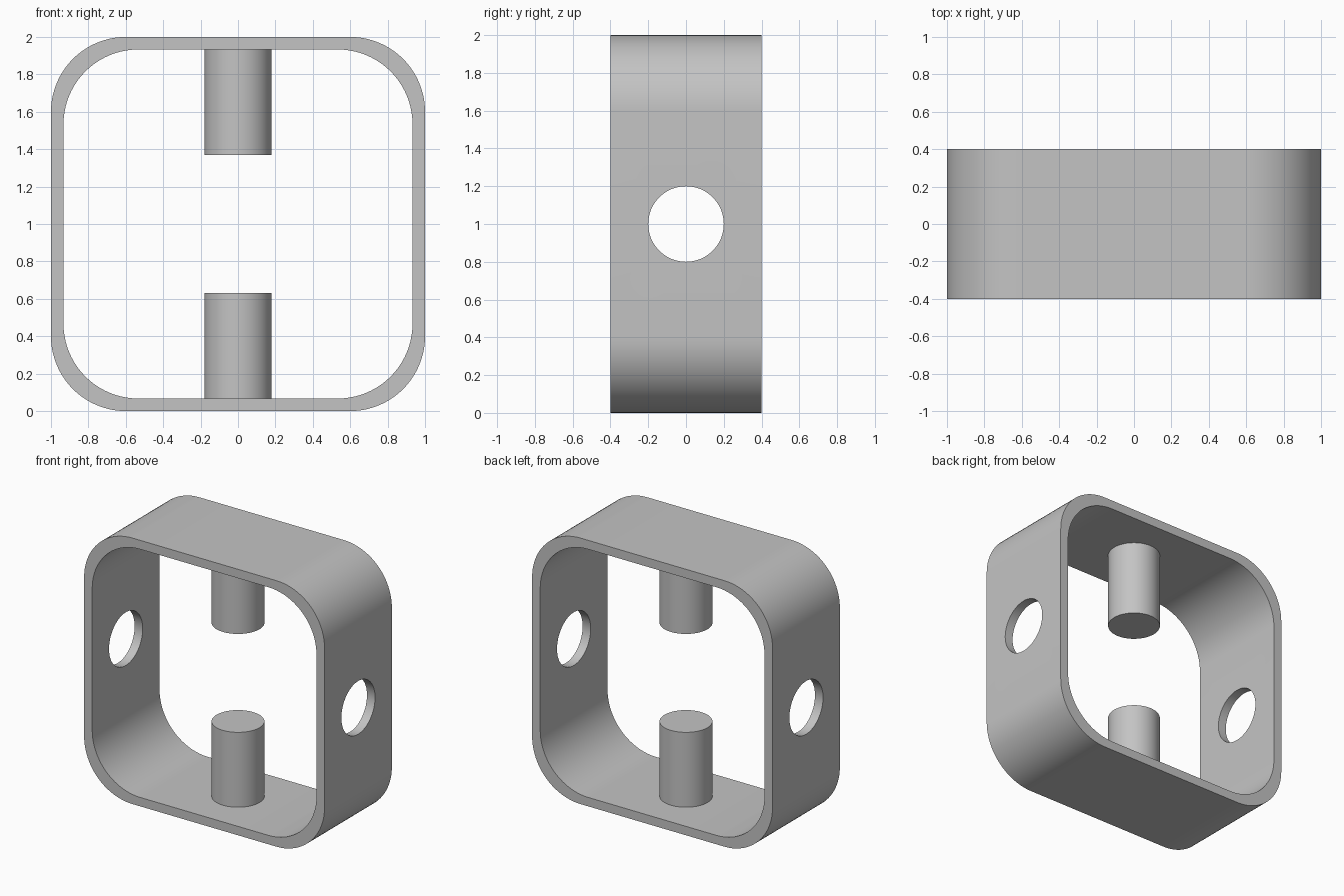
import bpy, bmesh, math
from mathutils import Matrix, Vector

cube = bpy.data.objects.get("Cube")
if cube:
    bpy.data.objects.remove(cube, do_unlink=True)

HALF, WALL, DEPTH, CORNER = 1.0, 0.067, 0.4, 0.4
PIN_RADIUS, PIN_LENGTH, HOLE_RADIUS = 0.18, 0.563, 0.2

grey = bpy.data.materials.new("plain_grey")
grey.use_nodes = True
colour = (0.55, 0.55, 0.55, 1)
grey.diffuse_color = colour
grey.node_tree.nodes["Principled BSDF"].inputs["Base Color"].default_value = colour


def add_object(name, bm):
    bmesh.ops.recalc_face_normals(bm, faces=bm.faces)
    mesh = bpy.data.meshes.new(name)
    bm.to_mesh(mesh)
    bm.free()
    mesh.materials.append(grey)
    obj = bpy.data.objects.new(name, mesh)
    bpy.context.collection.objects.link(obj)
    return obj


def activate(obj):
    bpy.ops.object.select_all(action="DESELECT")
    obj.select_set(True)
    bpy.context.view_layer.objects.active = obj


def smooth(obj):
    activate(obj)
    bpy.ops.object.shade_smooth_by_angle(angle=math.radians(30))


def cylinder(name, radius, length, matrix):
    bm = bmesh.new()
    bmesh.ops.create_cone(bm, cap_ends=True, segments=64, radius1=radius,
                          radius2=radius, depth=length, matrix=matrix)
    return add_object(name, bm)


def rounded_square(half, radius, y, steps=20):
    """Points of a rounded square in the xz plane, centred at z = HALF."""
    points = []
    for quarter in range(4):
        middle = math.radians(45 + 90 * quarter)
        cx = math.copysign(half - radius, math.cos(middle))
        cz = math.copysign(half - radius, math.sin(middle))
        for i in range(steps + 1):
            a = math.radians(90) * (quarter + i / steps)
            points.append(Vector((cx + radius * math.cos(a), y,
                                  HALF + cz + radius * math.sin(a))))
    return points


# Rounded square band, open at front and back
bm = bmesh.new()
loops = [[bm.verts.new(p) for p in rounded_square(half, CORNER, y)]
         for half, y in ((HALF, -DEPTH), (HALF, DEPTH),
                         (HALF - WALL, DEPTH), (HALF - WALL, -DEPTH))]
for a, b in zip(loops, loops[1:] + loops[:1]):
    for i in range(len(a)):
        j = (i + 1) % len(a)
        bm.faces.new((a[i], a[j], b[j], b[i]))
frame = add_object("frame", bm)

# Round hole through both side walls
drill = cylinder("hole_cutter", HOLE_RADIUS, 3,
                 Matrix.Translation((0, 0, HALF)) @ Matrix.Rotation(math.pi / 2, 4, "Y"))
drill.hide_render = True
cut = frame.modifiers.new("side_holes", "BOOLEAN")
cut.operation, cut.object, cut.solver = "DIFFERENCE", drill, "EXACT"
activate(frame)
bpy.ops.object.modifier_apply(modifier=cut.name)
bpy.data.objects.remove(drill, do_unlink=True)
smooth(frame)

# Pins facing each other from floor and ceiling
offset = HALF - WALL - PIN_LENGTH / 2
for name, side in (("lower_pin", -1), ("upper_pin", 1)):
    smooth(cylinder(name, PIN_RADIUS, PIN_LENGTH,
                    Matrix.Translation((0, 0, HALF + side * offset))))
